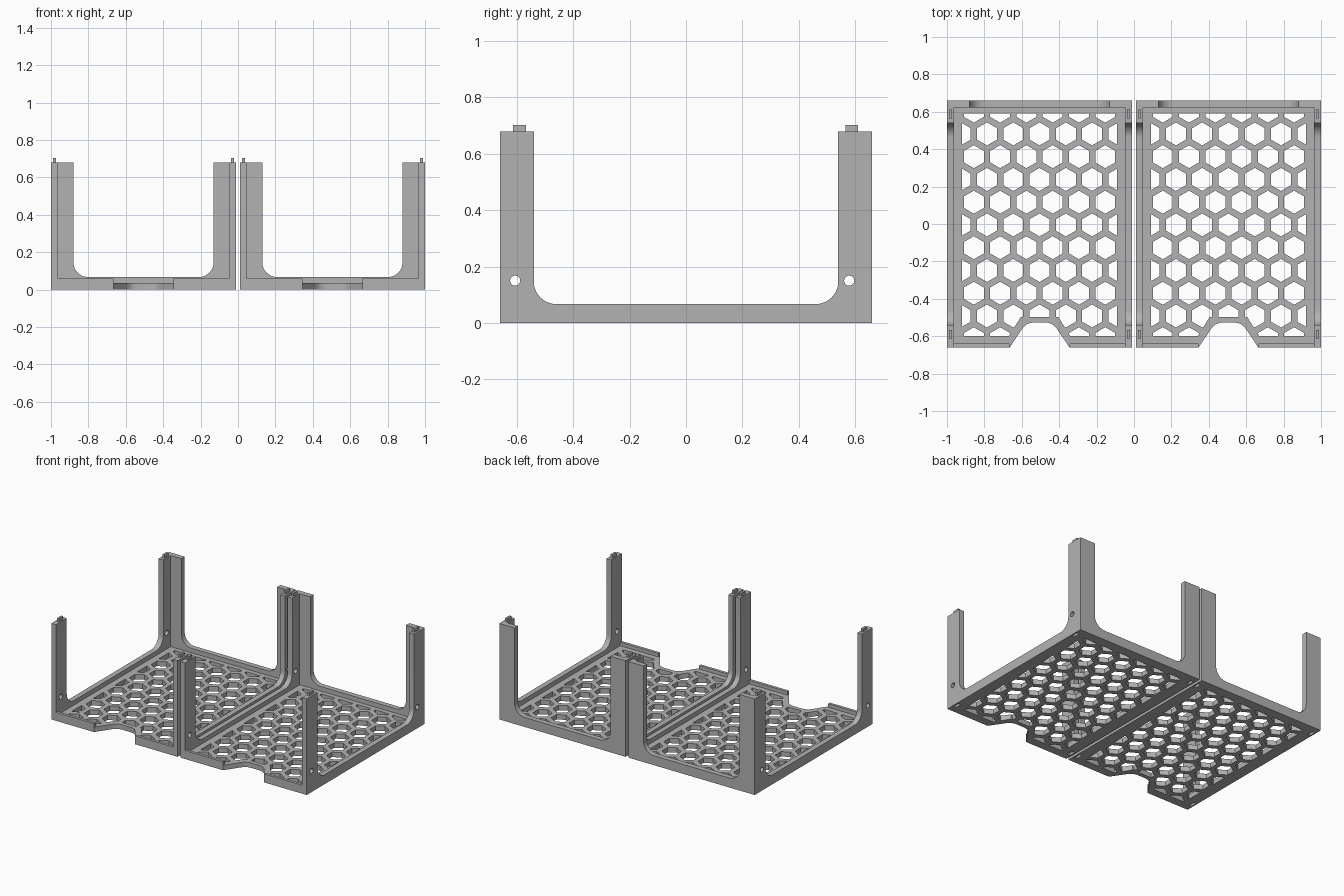
import bpy, bmesh
from math import sin, cos, pi, radians, sqrt
from mathutils import Vector

if "Cube" in bpy.data.objects:
    bpy.data.objects.remove(bpy.data.objects["Cube"])

grey = bpy.data.materials.new("Plain grey")
grey.use_nodes = True
COLOUR = (0.45, 0.45, 0.45, 1)
grey.diffuse_color = COLOUR
grey.node_tree.nodes["Principled BSDF"].inputs["Base Color"].default_value = COLOUR

HALF_W, HALF_D = 0.495, 0.66
WALL = 0.037
FLOOR, LIP, RAIL, TOP, PEG_TOP = 0.035, 0.06, 0.067, 0.68, 0.703
POST, FILLET = 0.12, 0.08
PLACE = {"x": lambda u, v, t: (t, u, v),
         "y": lambda u, v, t: (u, t, v),
         "z": lambda u, v, t: (u, v, t)}


def prisms(name, outlines, lo, hi, axis):
    """Extrude flat outlines along an axis into one object."""
    bm = bmesh.new()
    for outline in outlines:
        rings = [[bm.verts.new(PLACE[axis](u, v, t)) for u, v in outline] for t in (lo, hi)]
        bm.faces.new(rings[0])
        bm.faces.new(rings[1])
        n = len(outline)
        for i in range(n):
            j = (i + 1) % n
            bm.faces.new((rings[0][i], rings[0][j], rings[1][j], rings[1][i]))
    bmesh.ops.recalc_face_normals(bm, faces=bm.faces)
    mesh = bpy.data.meshes.new(name)
    bm.to_mesh(mesh)
    bm.free()
    mesh.materials.append(grey)
    ob = bpy.data.objects.new(name, mesh)
    bpy.context.collection.objects.link(ob)
    return ob


def rect(u0, u1, v0, v1):
    return [(u0, v0), (u1, v0), (u1, v1), (u0, v1)]


def ring(u, v, r, n, turn=0.0):
    return [(u + r * cos(turn + 2 * pi * i / n), v + r * sin(turn + 2 * pi * i / n)) for i in range(n)]


def u_profile(outer, inner):
    """U shape: two posts joined by a rail with rounded inner corners."""
    arc = []
    for i in range(11):
        a = pi / 2 * i / 10
        arc.append((inner - FILLET + FILLET * cos(a), RAIL + FILLET - FILLET * sin(a)))
    right = [(outer, 0), (outer, TOP), (inner, TOP)] + arc
    return right + [(-u, v) for u, v in reversed(right)]


def boolean(ob, cutter, operation):
    """Apply a boolean and discard its cutter."""
    cutter.hide_render = True
    mod = ob.modifiers.new("cut", "BOOLEAN")
    mod.operation, mod.object, mod.solver = operation, cutter, "EXACT"
    bpy.context.view_layer.objects.active = ob
    bpy.ops.object.modifier_apply(modifier=mod.name)
    bpy.data.objects.remove(cutter)


def rounded(points, r=0.04, steps=5):
    """Soften the inner points of an open path."""
    path = [points[0]]
    for a, b, c in zip(points, points[1:], points[2:]):
        a, b, c = Vector(a), Vector(b), Vector(c)
        p, q = b + (a - b).normalized() * r, b + (c - b).normalized() * r
        for i in range(steps + 1):
            t = i / steps
            path.append(tuple(p * (1 - t) ** 2 + b * 2 * t * (1 - t) + q * t * t))
    return path + [points[-1]]


def honeycomb():
    """Staggered hexagons covering the floor opening."""
    pitch, radius = 0.1405, 0.0615
    cells = []
    for row in range(-5, 6):
        for col in range(-4, 5):
            x = (col + 0.5 * (row % 2)) * pitch
            cells.append(ring(x, row * pitch * sqrt(3) / 2 - 0.005, radius, 6, pi / 6))
    return cells


parts = []
inner_w = HALF_W - WALL
for cx, tray in ((-0.505, "right"), (0.505, "left")):
    built = []

    # Floor with a finger notch at the front
    notch = rounded([(-0.16, -HALF_D), (-0.07, -0.527), (0.07, -0.527), (0.16, -HALF_D)])
    outline = [(-inner_w, -HALF_D)] + notch + [
        (inner_w, -HALF_D), (inner_w, HALF_D - WALL), (-inner_w, HALF_D - WALL)]
    floor = prisms(tray + "_floor", [outline], 0, FLOOR, "z")
    window = [(-0.415, -0.6), (-0.165, -0.6), (-0.1, -0.497), (0.1, -0.497),
              (0.165, -0.6), (0.415, -0.6), (0.415, 0.59), (-0.415, 0.59)]
    holes = prisms("hole_cutter", honeycomb(), -0.1, 0.1, "z")
    boolean(holes, prisms("window_cutter", [window], -0.05, 0.07, "z"), "INTERSECT")
    boolean(floor, holes, "DIFFERENCE")
    built.append(floor)

    # Back wall with its two post flanges
    built.append(prisms(tray + "_back_wall", [u_profile(inner_w, HALF_W - POST)],
                        HALF_D - WALL, HALF_D, "y"))

    for side, label in ((-1, "right"), (1, "left")):
        # Front lip either side of the notch
        a, b = sorted((side * 0.16, side * inner_w))
        built.append(prisms(f"{tray}_front_lip_{label}", [rect(a, b, FLOOR, LIP)],
                            -HALF_D, -HALF_D + 0.02, "y"))

        # Side wall with posts, screw holes and stacking sockets
        a, b = sorted((side * inner_w, side * HALF_W))
        wall = prisms(f"{tray}_side_wall_{label}", [u_profile(HALF_D, HALF_D - POST)], a, b, "x")
        screws = [ring(y, 0.15, 0.018, 20) for y in (-0.606, 0.579)]
        boolean(wall, prisms("screw_cutter", screws, a - 0.02, b + 0.02, "x"), "DIFFERENCE")
        px = side * 0.475
        sockets = [rect(px - 0.01, px + 0.01, y - 0.025, y + 0.025) for y in (-0.59, 0.588)]
        boolean(wall, prisms("socket_cutter", sockets, -0.02, 0.028, "z"), "DIFFERENCE")
        built.append(wall)

        # Stacking pegs on the posts
        pegs = [rect(px - 0.008, px + 0.008, y - 0.023, y + 0.023) for y in (-0.59, 0.588)]
        built.append(prisms(f"{tray}_pegs_{label}", pegs, TOP, PEG_TOP, "z"))

    for ob in built:
        ob.location.x = cx
    parts += built

# Smooth the fillets and keep corners sharp
bpy.ops.object.select_all(action="DESELECT")
for ob in parts:
    ob.select_set(True)
bpy.context.view_layer.objects.active = parts[0]
bpy.ops.object.shade_smooth_by_angle(angle=radians(30))
